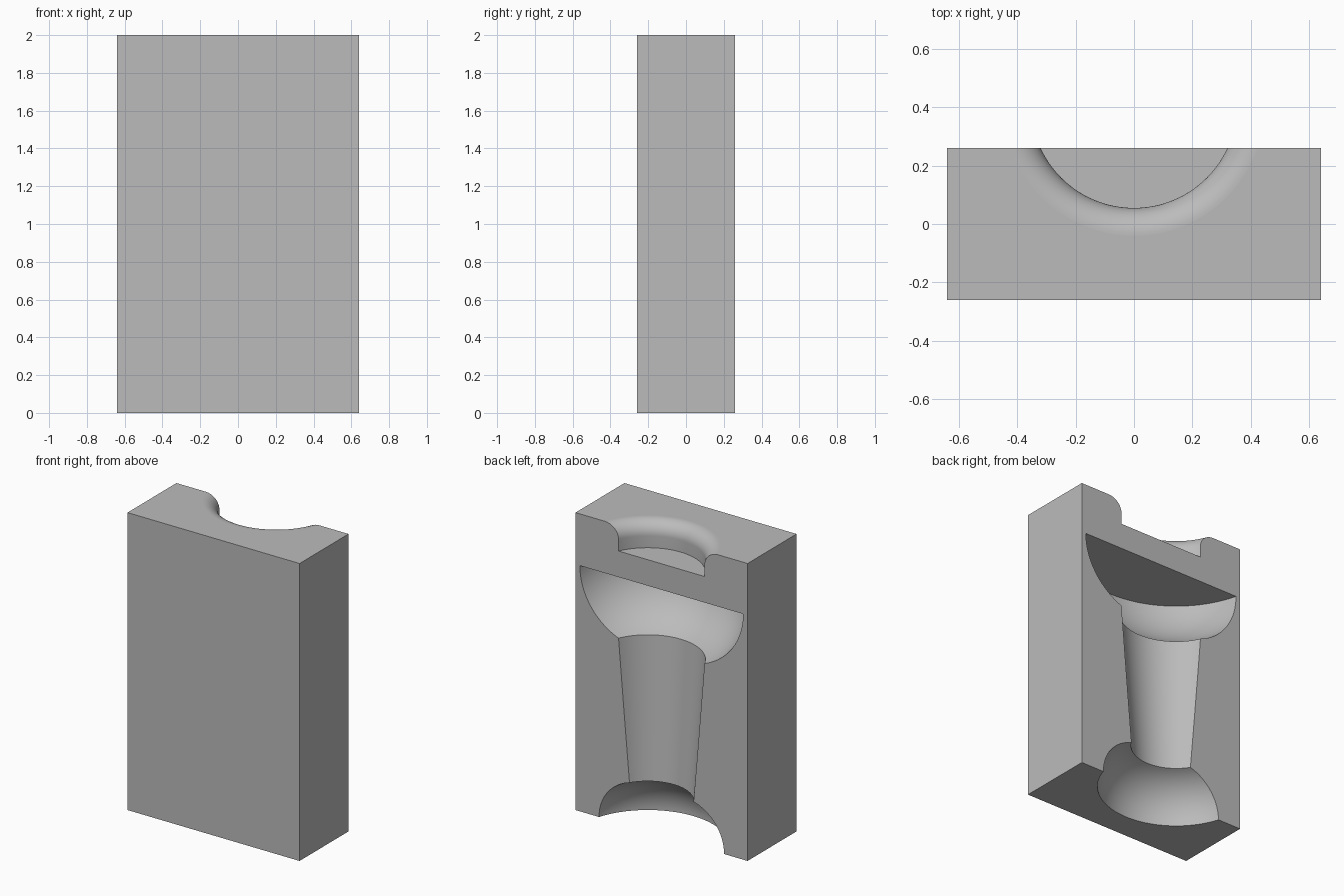
import bpy, bmesh, math

cube = bpy.data.objects.get("Cube")
if cube:
    bpy.data.objects.remove(cube, do_unlink=True)

AXIS_Y = 0.407      # the turned shape's axis lies just behind the back face
SEGMENTS = 128

grey = bpy.data.materials.new("plain_grey")
grey.use_nodes = True
grey.diffuse_color = (0.5, 0.5, 0.5, 1)
grey.node_tree.nodes["Principled BSDF"].inputs["Base Color"].default_value = (0.5, 0.5, 0.5, 1)


def add_object(name, bm):
    bmesh.ops.recalc_face_normals(bm, faces=bm.faces)
    mesh = bpy.data.meshes.new(name)
    bm.to_mesh(mesh)
    bm.free()
    mesh.materials.append(grey)
    obj = bpy.data.objects.new(name, mesh)
    bpy.context.collection.objects.link(obj)
    return obj


def arc(r, z, radius, start, end, steps=16):
    """Points (radius, height) along an arc, angles in degrees."""
    angles = [math.radians(start + (end - start) * i / steps) for i in range(steps + 1)]
    return [(r + radius * math.cos(a), z + radius * math.sin(a)) for a in angles]


def turned(name, profile):
    """Solid of revolution about the vertical axis; profile ends are on the axis."""
    bm = bmesh.new()
    verts = [bm.verts.new((r, AXIS_Y, z)) for r, z in profile]
    edges = [bm.edges.new(pair) for pair in zip(verts, verts[1:])]
    bmesh.ops.spin(bm, geom=verts + edges, cent=(0, AXIS_Y, 0), axis=(0, 0, 1),
                   angle=math.tau, steps=SEGMENTS, use_merge=False)
    bmesh.ops.remove_doubles(bm, verts=bm.verts, dist=1e-5)
    obj = add_object(name, bm)
    obj.hide_render = True
    return obj


# Rectangular block
bm = bmesh.new()
bmesh.ops.create_cube(bm, size=1)
bmesh.ops.scale(bm, vec=(1.28, 0.52, 2), verts=bm.verts)
bmesh.ops.translate(bm, vec=(0, 0, 1), verts=bm.verts)
block = add_object("mould_block", bm)

# Shallow recess in the top, with a rounded rim
rim = 0.095
recess = turned("top_recess_cutter",
                [(0, 1.827), (0.352, 1.827)]
                + arc(0.352 + rim, 2 - rim, rim, 180, 90)
                + [(0.352 + rim, 2.1), (0, 2.1)])

# Bowl, tapered stem and domed foot, open at the bottom
bowl_end = -math.degrees(math.acos(0.172 / 0.445))
foot_top = math.degrees(math.acos(0.1 / 0.308))
cavity = turned("cavity_cutter",
                [(0, 1.652)]
                + arc(0.18, 1.652, 0.445, 0, bowl_end, 20)
                + arc(0.18, 0, 0.308, foot_top, 0, 20)
                + [(0.488, -0.1), (0, -0.1)])

# Cut the hollows into the block
bpy.context.view_layer.objects.active = block
for cutter in (recess, cavity):
    cut = block.modifiers.new("cut", 'BOOLEAN')
    cut.operation = 'DIFFERENCE'
    cut.solver = 'EXACT'
    cut.object = cutter
    bpy.ops.object.modifier_apply(modifier=cut.name)
    bpy.data.objects.remove(cutter, do_unlink=True)

# Smooth curved walls, flat large planes
block.data.set_sharp_from_angle(angle=math.radians(30))
for face in block.data.polygons:
    face.use_smooth = face.area < 0.04
    face.material_index = 0
